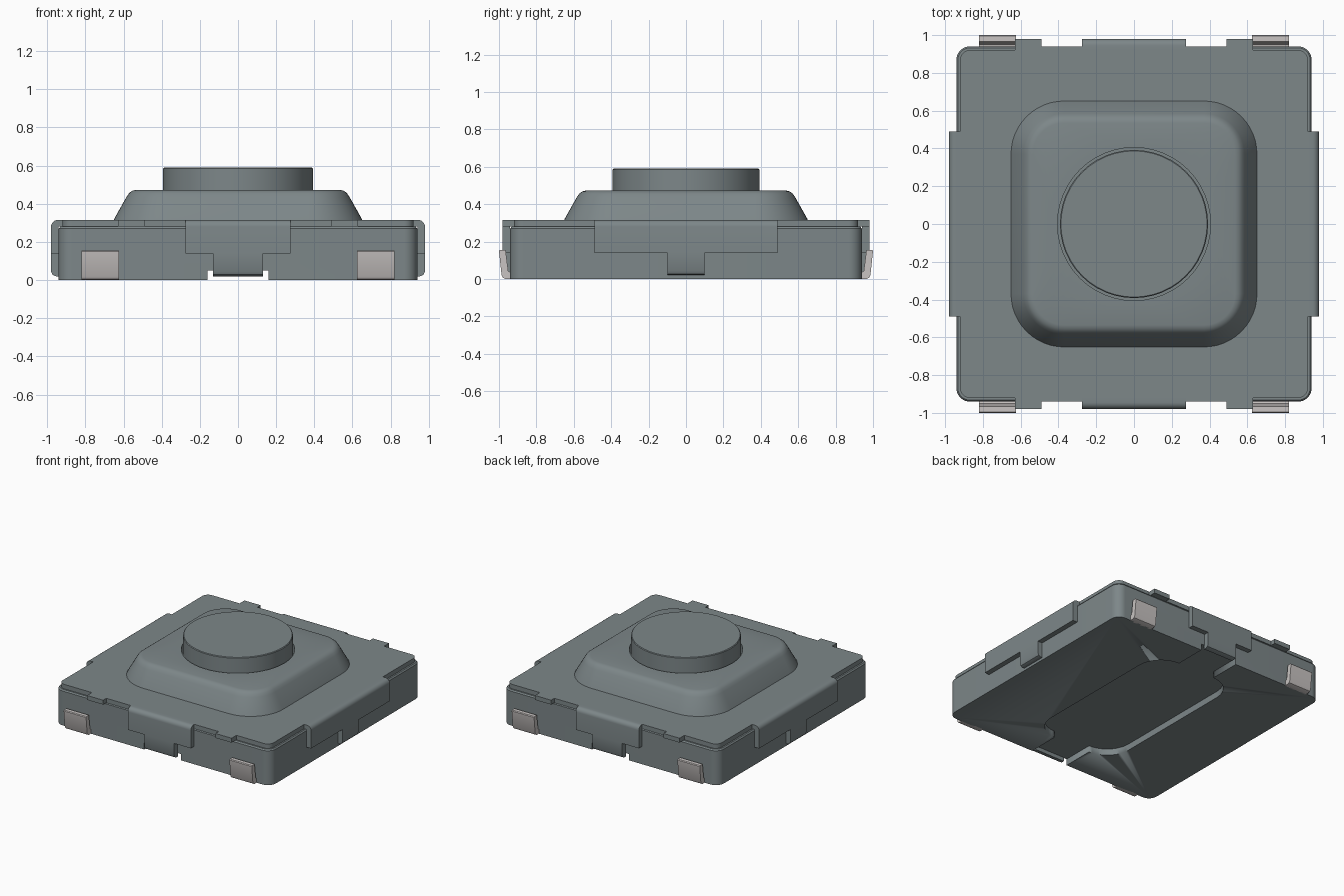
import bpy, bmesh
from math import sin, cos, pi, radians
from mathutils import Matrix

cube = bpy.data.objects.get("Cube")
if cube:
    bpy.data.objects.remove(cube, do_unlink=True)


def material(name, rgb):
    m = bpy.data.materials.new(name)
    m.use_nodes = True
    m.diffuse_color = (*rgb, 1)
    m.node_tree.nodes["Principled BSDF"].inputs["Base Color"].default_value = (*rgb, 1)
    return m


GREY = material("slate grey", (0.205, 0.242, 0.25))
METAL = material("pale metal", (0.58, 0.55, 0.54))


def finish(name, bm, mat):
    bmesh.ops.remove_doubles(bm, verts=bm.verts, dist=1e-5)
    bmesh.ops.recalc_face_normals(bm, faces=bm.faces)
    me = bpy.data.meshes.new(name)
    bm.to_mesh(me)
    bm.free()
    me.materials.append(mat)
    ob = bpy.data.objects.new(name, me)
    bpy.context.collection.objects.link(ob)
    smooth(ob)
    return ob


def smooth(ob):
    bpy.ops.object.select_all(action="DESELECT")
    ob.select_set(True)
    bpy.context.view_layer.objects.active = ob
    bpy.ops.object.shade_smooth_by_angle(angle=radians(28))


def rounded_rect(hx, hy, r, n=12):
    """Corner arcs of a rounded rectangle; r = hx = hy gives a circle."""
    pts = []
    for q, (sx, sy) in enumerate([(1, 1), (-1, 1), (-1, -1), (1, -1)]):
        for i in range(n + 1):
            a = (q + i / n) * pi / 2
            pts.append((sx * (hx - r) + r * cos(a), sy * (hy - r) + r * sin(a)))
    return pts


def loft(name, rings, mat=GREY):
    """Stack rounded rectangles given as (half x, half y, radius, z)."""
    bm = bmesh.new()
    loops = [[bm.verts.new((x, y, z)) for x, y in rounded_rect(hx, hy, r)]
             for hx, hy, r, z in rings]
    for lo, hi in zip(loops, loops[1:]):
        for i in range(len(lo)):
            j = (i + 1) % len(lo)
            bm.faces.new((lo[i], lo[j], hi[j], hi[i]))
    bm.faces.new(loops[0][::-1])
    bm.faces.new(loops[-1])
    return finish(name, bm, mat)


def extrude(name, profile, w0, w1, turn=0, mat=GREY):
    """Sweep an (outward, z) profile sideways, then turn it to a side."""
    bm = bmesh.new()
    ends = [[bm.verts.new((w, -o, z)) for o, z in profile] for w in (w0, w1)]
    for i in range(len(profile)):
        j = (i + 1) % len(profile)
        bm.faces.new((ends[0][i], ends[0][j], ends[1][j], ends[1][i]))
    bm.faces.new(ends[0])
    bm.faces.new(ends[1][::-1])
    bm.transform(Matrix.Rotation(radians(turn), 4, "Z"))
    return finish(name, bm, mat)


def rect(o0, o1, z0, z1):
    return [(o0, z0), (o1, z0), (o1, z1), (o0, z1)]


def cut(ob, cutter):
    mod = ob.modifiers.new("cut", "BOOLEAN")
    mod.operation, mod.solver, mod.object = "DIFFERENCE", "EXACT", cutter
    smooth(ob)
    bpy.ops.object.modifier_apply(modifier=mod.name)
    bpy.data.objects.remove(cutter, do_unlink=True)


TOP, SEAM, EDGE, OUT = 0.315, 0.28, 0.94, 0.98

# Base with an underside channel and rounded pocket
base = loft("base", [(EDGE, EDGE, 0.07, 0), (EDGE, EDGE, 0.07, 0.27),
                     (0.932, 0.932, 0.062, SEAM)])
cut(base, extrude("channel_cutter", rect(-1.1, 1.1, -0.1, 0.05), -0.16, 0.16))
cut(base, loft("pocket_cutter", [(0.36, 0.69, 0.2, -0.1), (0.36, 0.69, 0.2, 0.05)]))

# Cover plate
loft("cover_plate", [(0.92, 0.92, 0.05, SEAM), (0.92, 0.92, 0.05, TOP)])

# Raised dome with the recess for the button
loft("cover_dome", [
    (0.655, 0.655, 0.285, TOP - 0.01), (0.648, 0.648, 0.278, TOP + 0.008),
    (0.585, 0.585, 0.215, 0.435), (0.572, 0.572, 0.202, 0.455),
    (0.555, 0.555, 0.185, 0.468), (0.535, 0.535, 0.165, 0.473),
    (0.405, 0.405, 0.405, 0.473), (0.405, 0.405, 0.405, 0.40)])

# Round push button
loft("button", [(0.392, 0.392, 0.392, 0.39), (0.392, 0.392, 0.392, 0.585),
                (0.387, 0.387, 0.387, 0.59)])

# Bent cover tabs, each with a narrow leg, on all four sides
R = 0.035
bend = [(OUT - R + R * sin(a * pi / 12), TOP - R + R * cos(a * pi / 12)) for a in range(7)]
tab = [(0.92, TOP)] + bend + [(OUT, 0.14), (EDGE, 0.14), (EDGE, SEAM), (0.92, SEAM)]
leg = [(0.935, 0.14), (OUT, 0.14), (OUT, 0.045), (0.972, 0.028), (0.955, 0.02), (0.935, 0.02)]
for side, turn in (("front", 0), ("left", 90), ("back", 180), ("right", 270)):
    on_y = turn % 180 == 0
    half, leg_half = (0.275, 0.13) if on_y else (0.49, 0.1)
    extrude(side + "_tab", tab, -half, half, turn)
    extrude(side + "_tab_leg", leg, -leg_half, leg_half, turn)

# Short lugs, cover lips and solder terminals on front and back
pin = [(0.93, 0), (0.965, 0), (0.978, 0.006), (0.986, 0.02), (1.0, 0.15),
       (0.995, 0.156), (0.965, 0.156), (0.95, 0.04), (0.93, 0.035)]
for side, turn in (("front", 0), ("back", 180)):
    for hand, s in (("a", 1), ("b", -1)):
        tag = side + "_" + hand
        extrude("cover_lip_" + tag, rect(0.92, EDGE, SEAM, TOP), s * 0.275, s * 0.63, turn)
        extrude("cover_lug_" + tag, rect(EDGE, OUT, SEAM, TOP), s * 0.49, s * 0.63, turn)
        extrude("terminal_" + tag, pin, s * 0.625, s * 0.82, turn, METAL)
